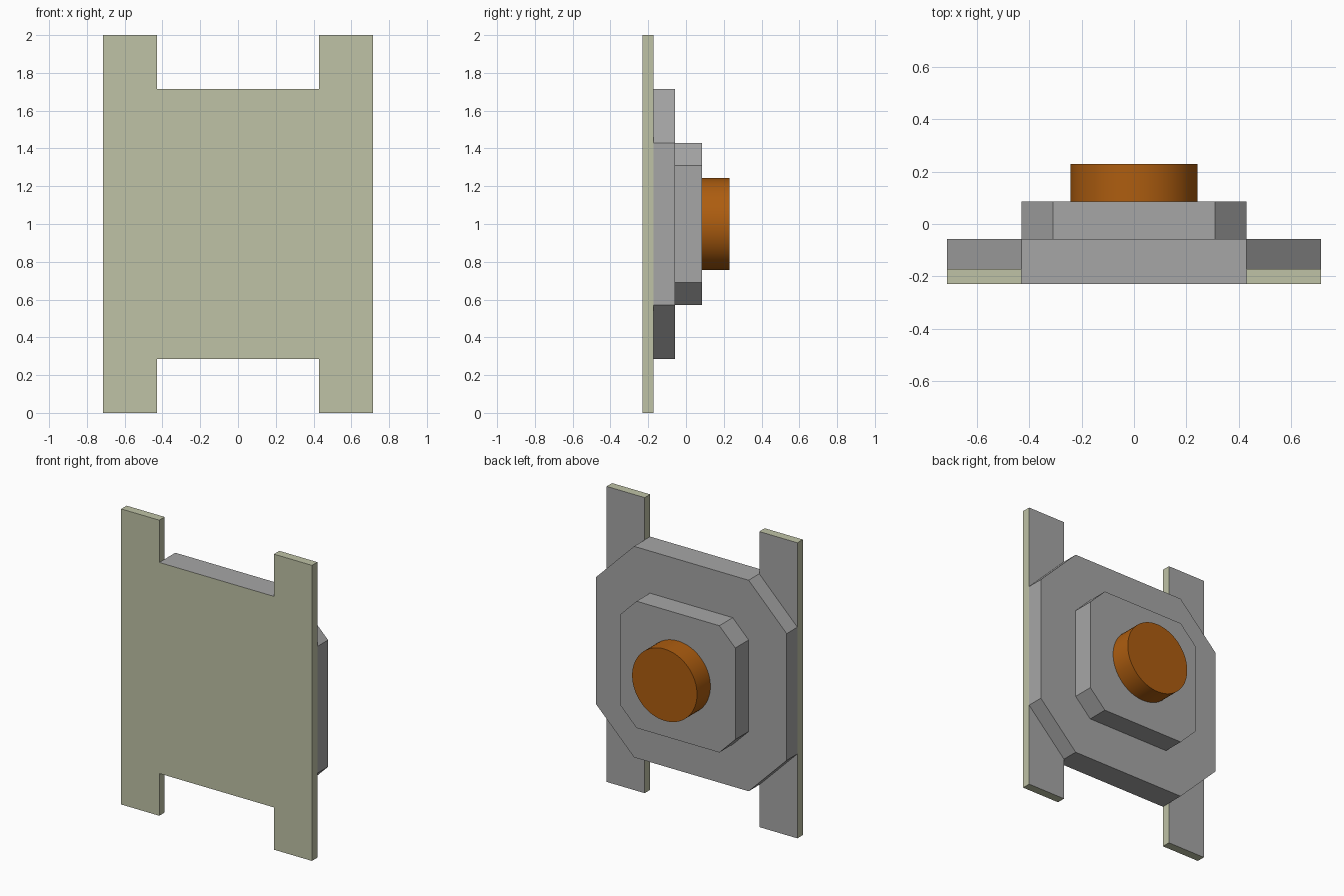
import bpy
import bmesh
import math

cube = bpy.data.objects.get("Cube")
if cube:
    bpy.data.objects.remove(cube, do_unlink=True)


def make_material(name, rgb):
    mat = bpy.data.materials.new(name)
    mat.use_nodes = True
    color = (*rgb, 1.0)
    mat.diffuse_color = color
    mat.node_tree.nodes["Principled BSDF"].inputs["Base Color"].default_value = color
    return mat


BEIGE = make_material("beige", (0.52, 0.54, 0.38))
GREY = make_material("grey", (0.38, 0.38, 0.38))
ORANGE = make_material("burnt orange", (0.42, 0.11, 0.005))


def prism(name, outline, y0, y1, *materials):
    """Extrude an x-z outline (counter-clockwise from the front) from y0 to y1."""
    bm = bmesh.new()
    base = bm.faces.new([bm.verts.new((x, y0, z)) for x, z in outline])
    out = bmesh.ops.extrude_face_region(bm, geom=[base], use_keep_orig=True)
    verts = [g for g in out["geom"] if isinstance(g, bmesh.types.BMVert)]
    bmesh.ops.translate(bm, verts=verts, vec=(0, y1 - y0, 0))
    bmesh.ops.recalc_face_normals(bm, faces=bm.faces)
    mesh = bpy.data.meshes.new(name)
    bm.to_mesh(mesh)
    bm.free()
    for mat in materials:
        mesh.materials.append(mat)
    obj = bpy.data.objects.new(name, mesh)
    bpy.context.collection.objects.link(obj)
    return obj


def mirrored(quarter):
    """Complete an outline from its upper +x quarter, listed from the side to the top."""
    half = quarter + [(-x, z) for x, z in reversed(quarter)]
    return [(x, 1 + z) for x, z in half] + [(-x, 1 - z) for x, z in half]


# Front plate with four legs
plate = prism("front_plate", mirrored([(0.714, 1.0), (0.429, 1.0), (0.429, 0.714)]),
              -0.229, -0.171, BEIGE, GREY)
# Grey on the rear and on the horizontal edges between the legs
for face in plate.data.polygons:
    between_legs = abs(face.normal.z) > 0.9 and abs(face.center.x) < 0.1
    if face.normal.y > 0.9 or between_legs:
        face.material_index = 1

# Two stacked octagonal housings
prism("lower_housing", mirrored([(0.714, 0.429), (0.429, 0.714)]), -0.171, -0.057, GREY)
prism("upper_housing", mirrored([(0.429, 0.31), (0.31, 0.429)]), -0.057, 0.086, GREY)

# Round button
SIDES = 64
circle = [(0.243 * math.cos(math.tau * i / SIDES), 1 + 0.243 * math.sin(math.tau * i / SIDES))
          for i in range(SIDES)]
button = prism("button", circle, 0.086, 0.229, ORANGE)
bpy.ops.object.select_all(action="DESELECT")
button.select_set(True)
bpy.context.view_layer.objects.active = button
bpy.ops.object.shade_smooth_by_angle(angle=math.radians(30))
